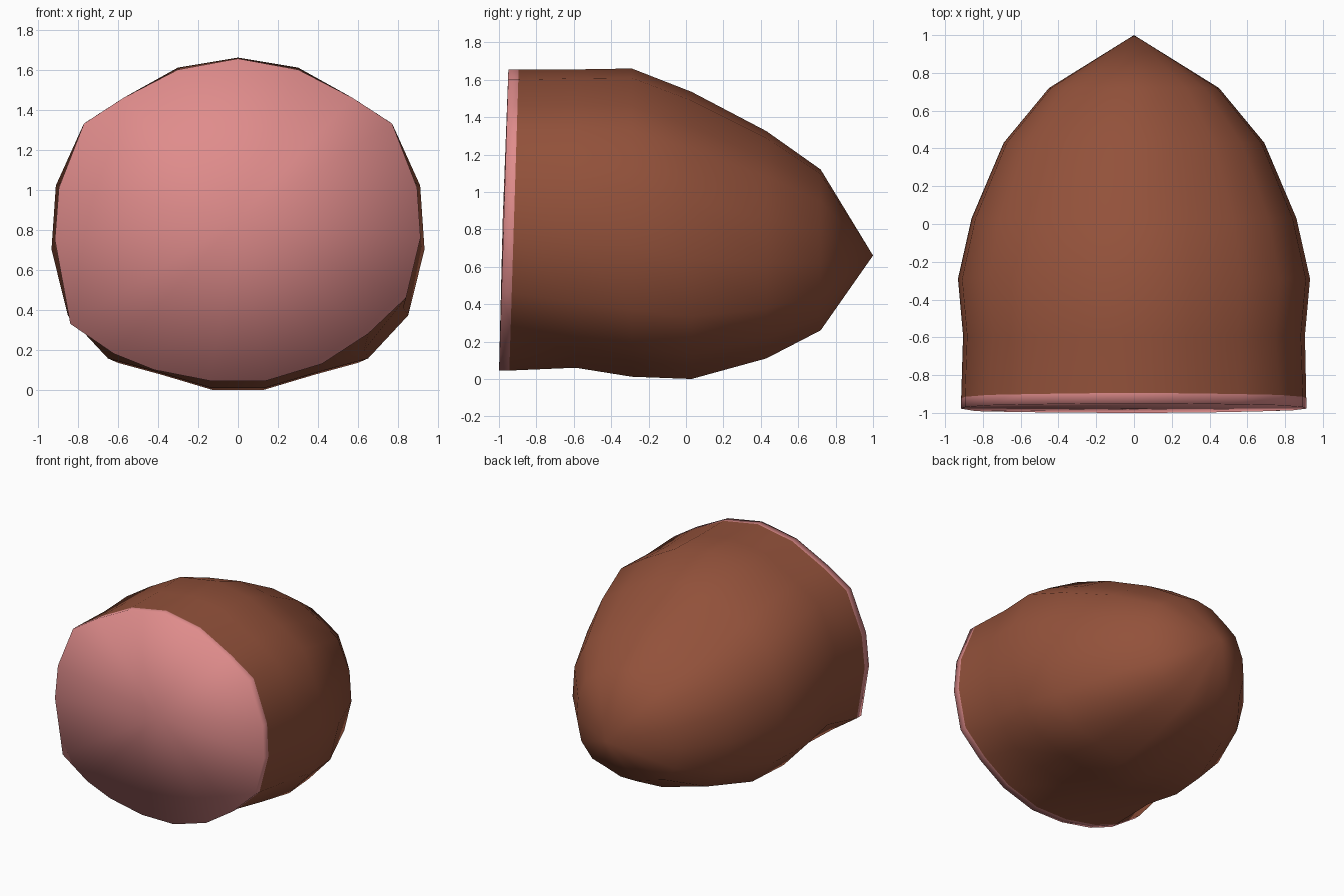
import bpy, bmesh

if "Cube" in bpy.data.objects:
    bpy.data.objects.remove(bpy.data.objects["Cube"])

def material(name, rgb):
    m = bpy.data.materials.new(name)
    m.diffuse_color = (*rgb, 1)
    m.use_nodes = True
    m.node_tree.nodes["Principled BSDF"].inputs["Base Color"].default_value = m.diffuse_color
    return m

brown = material("brown crust", (0.29, 0.083, 0.043))
pink = material("pink flesh", (0.74, 0.262, 0.26))

# Outline of the cut face (x, z), clockwise from the top; lower right is raised
rim = [(0, 1.655), (.3, 1.6), (.57, 1.46), (.77, 1.33), (.895, 1.01), (.912, .76),
       (.84, .46), (.65, .28), (.42, .13), (.14, .045), (-.14, .045), (-.42, .10),
       (-.62, .18), (-.838, .33), (-.915, .75), (-.895, 1.01), (-.77, 1.33),
       (-.57, 1.46), (-.3, 1.6)]

# Symmetric half section of the body
half = [(.3, 1.61), (.57, 1.46), (.77, 1.33), (.91, 1.02), (.932, .7),
        (.85, .37), (.65, .155), (.41, .09), (.14, .01)]
section = [(0, 1.66)] + half + [(-x, z) for x, z in reversed(half)]

# Body stations: y, half width, bottom z, top z
stations = [(-.59, .905, .06, 1.655), (-.29, .932, .012, 1.66), (.03, .86, 0, 1.535),
            (.43, .69, .11, 1.325), (.72, .45, .26, 1.12)]

bm = bmesh.new()

def rim_ring(offset):
    # the cut leans forward toward the bottom
    return [bm.verts.new((x, -1.001 + .031 * z + offset, z)) for x, z in rim]

rings = [rim_ring(0), rim_ring(.055)]
for y, w, lo, hi in stations:
    rings.append([bm.verts.new((x / .932 * w, y, lo + (z - .01) / 1.65 * (hi - lo)))
                  for x, z in section])

n = len(rim)
# Skin between rings; the first strip is the pink band
for k, (a, b) in enumerate(zip(rings, rings[1:])):
    for i in range(n):
        j = (i + 1) % n
        f = bm.faces.new((a[i], a[j], b[j], b[i]))
        f.material_index = 1 if k == 0 else 0

# Pink cut face and pointed back end
centre = bm.verts.new((0, -.98, .85))
tip = bm.verts.new((0, 1, .66))
for i in range(n):
    j = (i + 1) % n
    bm.faces.new((rings[0][j], rings[0][i], centre)).material_index = 1
    bm.faces.new((rings[-1][i], rings[-1][j], tip))

bmesh.ops.recalc_face_normals(bm, faces=bm.faces)
for f in bm.faces:
    f.smooth = True

mesh = bpy.data.meshes.new("cut_chunk")
bm.to_mesh(mesh)
bm.free()
mesh.materials.append(brown)
mesh.materials.append(pink)
bpy.context.collection.objects.link(bpy.data.objects.new("cut_chunk", mesh))
